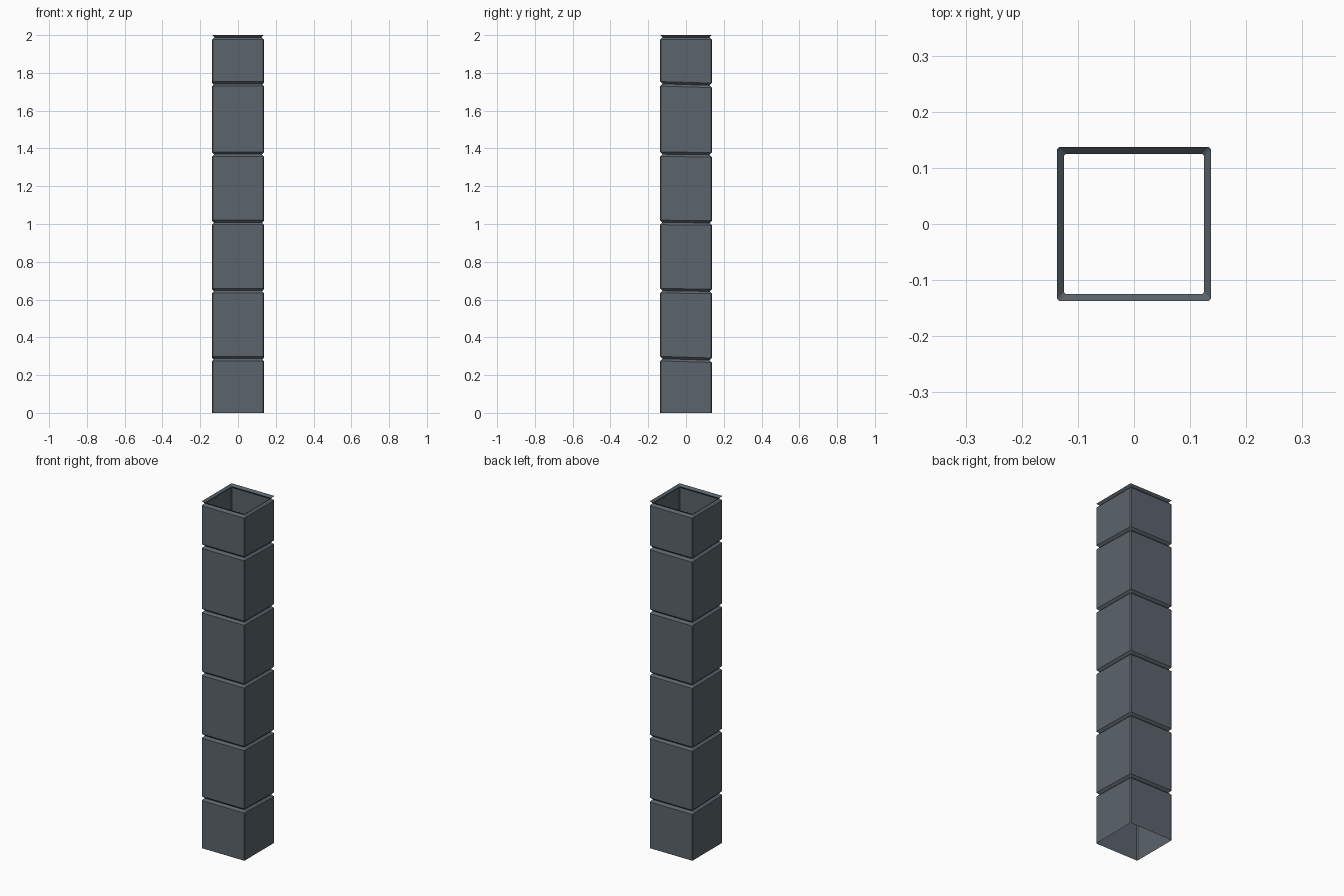
import bpy, bmesh

if "Cube" in bpy.data.objects:
    bpy.data.objects.remove(bpy.data.objects["Cube"])

OUT, INN, BEV = 0.137, 0.125, 0.004
HALF = 0.012
# groove heights with a slight hand-cut tilt along y
GROOVES = [(0.283, -0.03), (0.645, -0.015), (1.007, -0.01),
           (1.368, -0.012), (1.738, -0.03), (1.988, 0.0)]

mat = bpy.data.materials.new("dark slate")
mat.diffuse_color = (0.105, 0.128, 0.146, 1.0)
mat.use_nodes = True
mat.node_tree.nodes["Principled BSDF"].inputs["Base Color"].default_value = mat.diffuse_color

bm = bmesh.new()


def ring(r, z, tilt=0.0):
    """Square ring with tiny chamfered corners."""
    a = r - BEV
    pts = [(-a, -r), (a, -r), (r, -a), (r, a), (a, r), (-a, r), (-r, a), (-r, -a)]
    return [bm.verts.new((x, y, z + tilt * y)) for x, y in pts]


# wall profile: full width, pinched in at every groove
rings = [ring(OUT, 0.0)]
for z, t in GROOVES:
    rings += [ring(OUT, z - HALF, t), ring(INN, z, t), ring(OUT, z + HALF, t)]

# open-ended thin shell
for lo, hi in zip(rings, rings[1:]):
    for i in range(8):
        j = (i + 1) % 8
        bm.faces.new((lo[i], lo[j], hi[j], hi[i]))

mesh = bpy.data.meshes.new("column_shell")
bm.to_mesh(mesh)
bm.free()
mesh.materials.append(mat)
column = bpy.data.objects.new("column_shell", mesh)
bpy.context.collection.objects.link(column)
